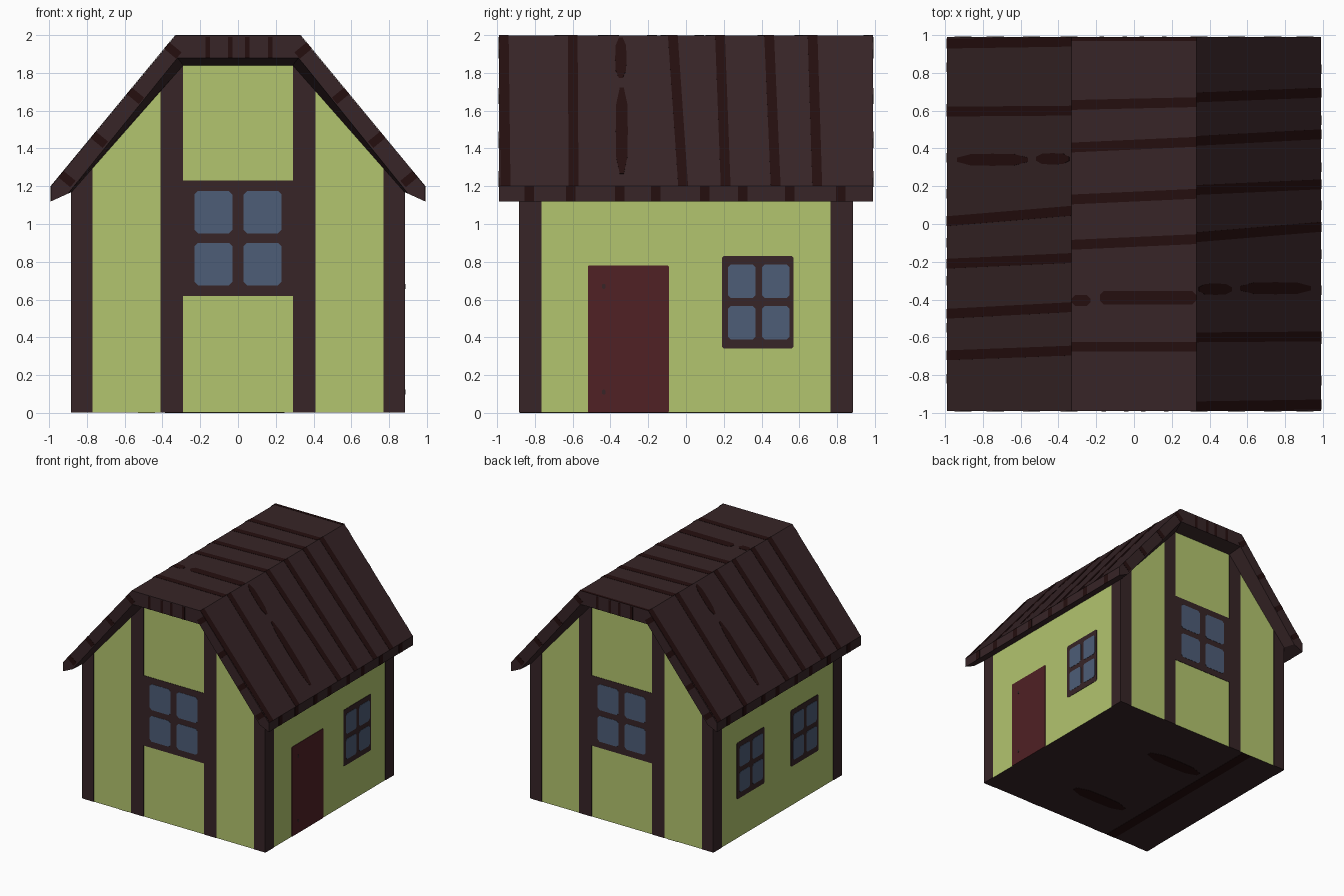
import bpy, bmesh, math
from mathutils import Matrix, Vector

if "Cube" in bpy.data.objects:
    bpy.data.objects.remove(bpy.data.objects["Cube"])


def material(name, r, g, b):
    m = bpy.data.materials.new(name)
    m.diffuse_color = (r, g, b, 1)
    m.use_nodes = True
    m.node_tree.nodes["Principled BSDF"].inputs["Base Color"].default_value = m.diffuse_color
    return m


GREEN = material("lime_plaster", 0.450, 0.555, 0.157)
BROWN = material("dark_wood", 0.038, 0.018, 0.020)
GRAIN = material("wood_grain", 0.018, 0.0045, 0.0045)
RED = material("door_red", 0.080, 0.0150, 0.0180)
BLUE = material("window_blue", 0.075, 0.110, 0.184)


def finish(name, bm, *mats):
    bmesh.ops.recalc_face_normals(bm, faces=bm.faces)
    me = bpy.data.meshes.new(name)
    bm.to_mesh(me)
    bm.free()
    for m in mats:
        me.materials.append(m)
    ob = bpy.data.objects.new(name, me)
    bpy.context.collection.objects.link(ob)
    return ob


def frame(origin, u, v):
    """Local plane: u right, v up, u x v outward."""
    u, v = Vector(u).normalized(), Vector(v).normalized()
    m = Matrix((u, v, u.cross(v))).transposed().to_4x4()
    m.translation = origin
    return m


def plates(name, mat, items, lift):
    """Thin raised polygons; each item is (frame, 2D outline)."""
    bm = bmesh.new()
    for fr, poly in items:
        low = [bm.verts.new(fr @ Vector((x, y, 0))) for x, y in poly]
        top = [bm.verts.new(fr @ Vector((x, y, lift))) for x, y in poly]
        bm.faces.new(top)
        for i in range(len(poly)):
            j = (i + 1) % len(poly)
            bm.faces.new((low[i], low[j], top[j], top[i]))
    return finish(name, bm, mat)


def rect(x0, x1, y0, y1, c=0.0):
    if not c:
        return [(x0, y0), (x1, y0), (x1, y1), (x0, y1)]
    return [(x0 + c, y0), (x1 - c, y0), (x1, y0 + c), (x1, y1 - c),
            (x1 - c, y1), (x0 + c, y1), (x0, y1 - c), (x0, y0 + c)]


def blob(x, y, rx, ry):
    n = 10
    return [(x + rx * math.cos(a) * (1.0 + 0.15 * abs(math.sin(2 * a))),
             y + ry * math.sin(a)) for a in (2 * math.pi * i / n for i in range(n))]


W, E = 0.88, 0.99
SLOPE = Vector((-0.66, 0, 0.8))
LEN = SLOPE.length
turn = Matrix.Rotation(math.pi, 4, 'Z')
front = frame((0, -W, 0), (1, 0, 0), (0, 0, 1))
right = frame((W, 0, 0), (0, 1, 0), (0, 0, 1))
slope = frame((E, 0, 1.2), (0, 1, 0), SLOPE)
eave = frame((E, 0, 0), (0, 1, 0), (0, 0, 1))
rim = frame((0, -E, 0), (1, 0, 0), (0, 0, 1))
ridge = frame((0, 0, 1.998), (1, 0, 0), (0, 1, 0))
base = frame((0, 0, 0.002), (0, 1, 0), (1, 0, 0))
back, left = turn @ front, turn @ right


def both(fr, polys):
    return [(f, p) for f in (fr, turn @ fr) for p in polys]


# Walls: six-sided gable profile, open under the roof, wooden floor
bm = bmesh.new()
prof = [(-W, 0.002), (W, 0.002), (W, 1.17), (0.29, 1.84), (-0.29, 1.84), (-W, 1.17)]
f = [bm.verts.new((x, -W, z)) for x, z in prof]
b = [bm.verts.new((x, W, z)) for x, z in prof]
bm.faces.new(f)
bm.faces.new(b)
for i, j in ((0, 1), (1, 2), (5, 0)):
    face = bm.faces.new((f[i], f[j], b[j], b[i]))
    face.material_index = 1 if i == 0 else 0
finish("walls", bm, GREEN, BROWN)

# Roof: gambrel shell with thick rim and bevelled underside back to the walls
bm = bmesh.new()
outer = [(-E, 1.2), (-0.33, 1.998), (0.33, 1.998), (E, 1.2)]
inner = [(-E, 1.12), (-0.90, 1.161), (-0.32, 1.88), (0.32, 1.88), (0.90, 1.161), (E, 1.12)]
wall = [(-W, 1.17), (-0.29, 1.84), (0.29, 1.84), (W, 1.17)]
ends = []
for s in (-1, 1):
    A, B, C = ([bm.verts.new((x, s * y, z)) for x, z in pts]
               for pts, y in ((outer, E), (inner, E), (wall, W)))
    ends.append((A, B, C))
    bm.faces.new((A[0], B[0], B[1], B[2], A[1]))
    bm.faces.new((A[1], B[2], B[3], A[2]))
    bm.faces.new((A[2], B[3], B[4], B[5], A[3]))
    for i in range(3):
        bm.faces.new((B[i + 1], C[i], C[i + 1], B[i + 2]))
(A, B, C), (P, Q, R) = ends
for i in range(3):
    bm.faces.new((A[i], A[i + 1], P[i + 1], P[i]))
for a, e, k, c in ((0, 0, 1, 0), (3, 5, 4, 3)):
    bm.faces.new((A[a], B[e], Q[e], P[a]))
    bm.faces.new((B[e], B[k], C[c], R[c], Q[k], Q[e]))
finish("roof", bm, BROWN)


# Timber posts on gables (tops follow the roof line) and at side corners
def roof_z(x):
    return min(1.84, 1.17 + (W - abs(x)) * 0.67 / 0.59)


gable_posts = [[(s * x0, 0.002), (s * x1, 0.002), (s * x1, roof_z(x1)), (s * x0, roof_z(x0))]
               for s in (-1, 1) for x0, x1 in ((W, 0.77), (0.41, 0.29))]
side_posts = [rect(-W, -0.765, 0.002, 1.17), rect(0.765, W, 0.002, 1.17)]
plates("timber_posts", BROWN, both(front, gable_posts) + both(right, side_posts), 0.003)

# Window frames: wide gable panels and small side windows
side_windows = [(right, 0.19), (left, 0.18), (left, -0.56)]
frames = both(front, [rect(-0.295, 0.295, 0.62, 1.23)])
frames += [(fr, rect(y, y + 0.38, 0.34, 0.83, 0.01)) for fr, y in side_windows]
plates("window_frames", BROWN, frames, 0.003)

# Window panes: four in every window
panes = both(front, [rect(x, x + 0.2, z, z + 0.225, 0.018)
                     for x in (-0.23, 0.03) for z in (0.675, 0.95)])
panes += [(fr, rect(y + dy, y + dy + 0.145, z, z + 0.178, 0.015))
          for fr, y in side_windows for dy in (0.032, 0.212) for z in (0.388, 0.608)]
plates("window_panes", BLUE, panes, 0.005)

# Door on the right side with two small nail heads
plates("door", RED, [(right, rect(-0.52, -0.09, 0.002, 0.78, 0.006))], 0.004)
plates("door_nails", BROWN, [(right, blob(-0.435, z, 0.010, 0.014)) for z in (0.11, 0.67)], 0.006)

# Wood grain on the two roof slopes: (y at eave, y at ridge)
grain = []
for y0, y1 in ((-0.955, -0.965), (-0.595, -0.60), (-0.015, -0.07),
               (0.21, 0.18), (0.475, 0.44), (0.695, 0.67)):
    grain.append([(y0 - 0.024, 0), (y0 + 0.024, 0), (y0 + 0.03, LEN * 0.5 - 0.1),
                  (y1 + 0.027, LEN), (y1 - 0.027, LEN), (y0 - 0.03, LEN * 0.4)]
                 if y0 == y1 else
                 [(y0 - 0.026, 0), (y0 + 0.026, 0), (y1 + 0.026, LEN), (y1 - 0.026, LEN)])
grain += [blob(-0.34, 0.38, 0.032, 0.31), blob(-0.345, 0.88, 0.030, 0.145)]
plates("slope_grain", GRAIN, both(slope, grain), 0.002)

# Wood grain on the flat top
top = [[(-0.33, a - 0.026), (0.33, c - 0.026), (0.33, c + 0.026), (-0.33, a + 0.026)]
       for a, c in ((0.63, 0.645), (0.405, 0.435), (0.13, 0.16), (-0.11, -0.08), (-0.65, -0.65))]
top += [rect(-0.33, 0.33, 0.968, 0.99), rect(-0.18, 0.33, -0.425, -0.355, 0.02),
        rect(-0.33, -0.23, -0.435, -0.375, 0.02)]
plates("top_grain", GRAIN, [(ridge, p) for p in top], 0.002)

# Grain marks along the eave boards
marks = [rect(y - 0.025, y + 0.025, 1.12, 1.2)
         for y in (-0.83, -0.61, -0.35, -0.16, 0.10, 0.30, 0.55, 0.82)]
plates("eave_grain", GRAIN, both(eave, marks), 0.002)

# Grain marks across the gable rims
marks = [rect(x - 0.012, x + 0.012, 1.88, 1.99) for x in (-0.16, -0.04, 0.05, 0.17)]
for s in (-1, 1):
    for t in (0.08, 0.34, 0.63, 0.93):
        p = Vector((0.99 - 0.66 * t, 1.2 + 0.8 * t))
        d = Vector((-0.636, 0.771)) * 0.022
        n = Vector((-0.771, -0.636)) * 0.082
        marks.append([(s * q.x, q.y) for q in (p - d, p + d, p + d + n, p - d + n)])
plates("rim_grain", GRAIN, both(rim, marks), 0.002)

# Grain on the underside of the floor
floor = [blob(-0.47, -0.02, 0.06, 0.28), blob(0.37, -0.12, 0.06, 0.28), rect(-W, W, -0.53, -0.44)]
plates("floor_grain", GRAIN, [(base, p) for p in floor], 0.002)
